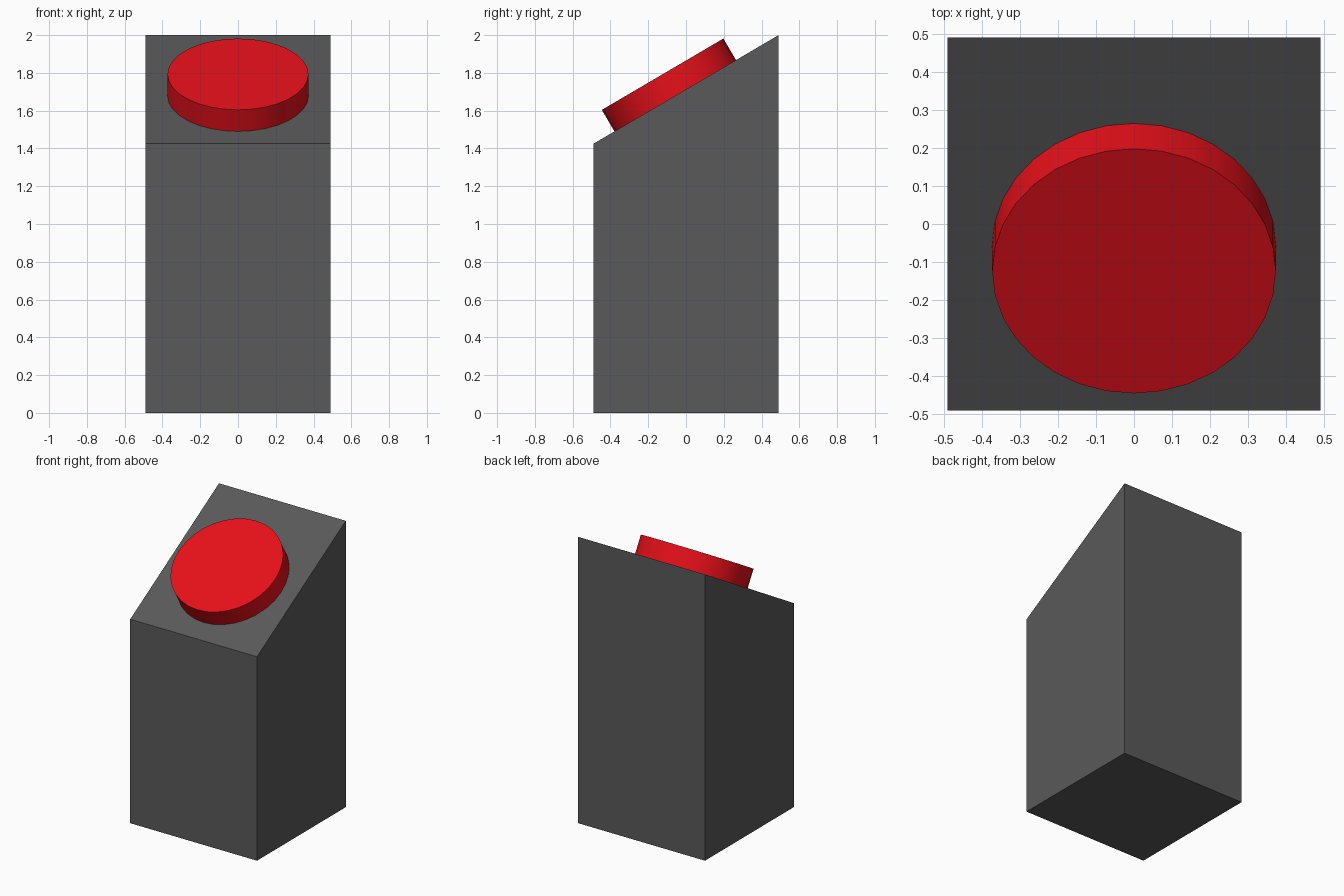
import bpy, bmesh, math
from mathutils import Vector

if "Cube" in bpy.data.objects:
    bpy.data.objects.remove(bpy.data.objects["Cube"])

HALF, FRONT_Z, BACK_Z = 0.49, 1.425, 2.0
RADIUS, HEIGHT, SINK = 0.373, 0.132, 0.005
TILT = math.atan2(BACK_Z - FRONT_Z, 2 * HALF)


def paint(obj, name, color):
    mat = bpy.data.materials.new(name)
    mat.diffuse_color = color
    mat.use_nodes = True
    mat.node_tree.nodes["Principled BSDF"].inputs["Base Color"].default_value = mat.diffuse_color
    obj.data.materials.append(mat)


# Pedestal: side profile extruded across x, giving a sloped top
bm = bmesh.new()
profile = [(-HALF, 0), (HALF, 0), (HALF, BACK_Z), (-HALF, FRONT_Z)]
side = bm.faces.new([bm.verts.new((-HALF, y, z)) for y, z in profile])
ext = bmesh.ops.extrude_face_region(bm, geom=[side], use_keep_orig=True)
bmesh.ops.translate(bm, vec=(2 * HALF, 0, 0),
                    verts=[v for v in ext["geom"] if isinstance(v, bmesh.types.BMVert)])
bmesh.ops.recalc_face_normals(bm, faces=bm.faces)
mesh = bpy.data.meshes.new("pedestal")
bm.to_mesh(mesh)
bm.free()
pedestal = bpy.data.objects.new("pedestal", mesh)
bpy.context.collection.objects.link(pedestal)
paint(pedestal, "dark_grey", (0.1, 0.1, 0.1, 1))

# Button: round disc seated square on the slope
normal = Vector((0, -math.sin(TILT), math.cos(TILT)))
seat_y = -0.057
seat = Vector((0, seat_y, FRONT_Z + (seat_y + HALF) * math.tan(TILT)))
bpy.ops.mesh.primitive_cylinder_add(
    vertices=32, radius=RADIUS, depth=HEIGHT + SINK,
    location=seat + normal * (HEIGHT - SINK) / 2, rotation=(TILT, 0, 0))
button = bpy.context.object
button.name = "button"
paint(button, "red", (0.8, 0.005, 0.01, 1))
bpy.ops.object.shade_smooth_by_angle(angle=math.radians(30))
